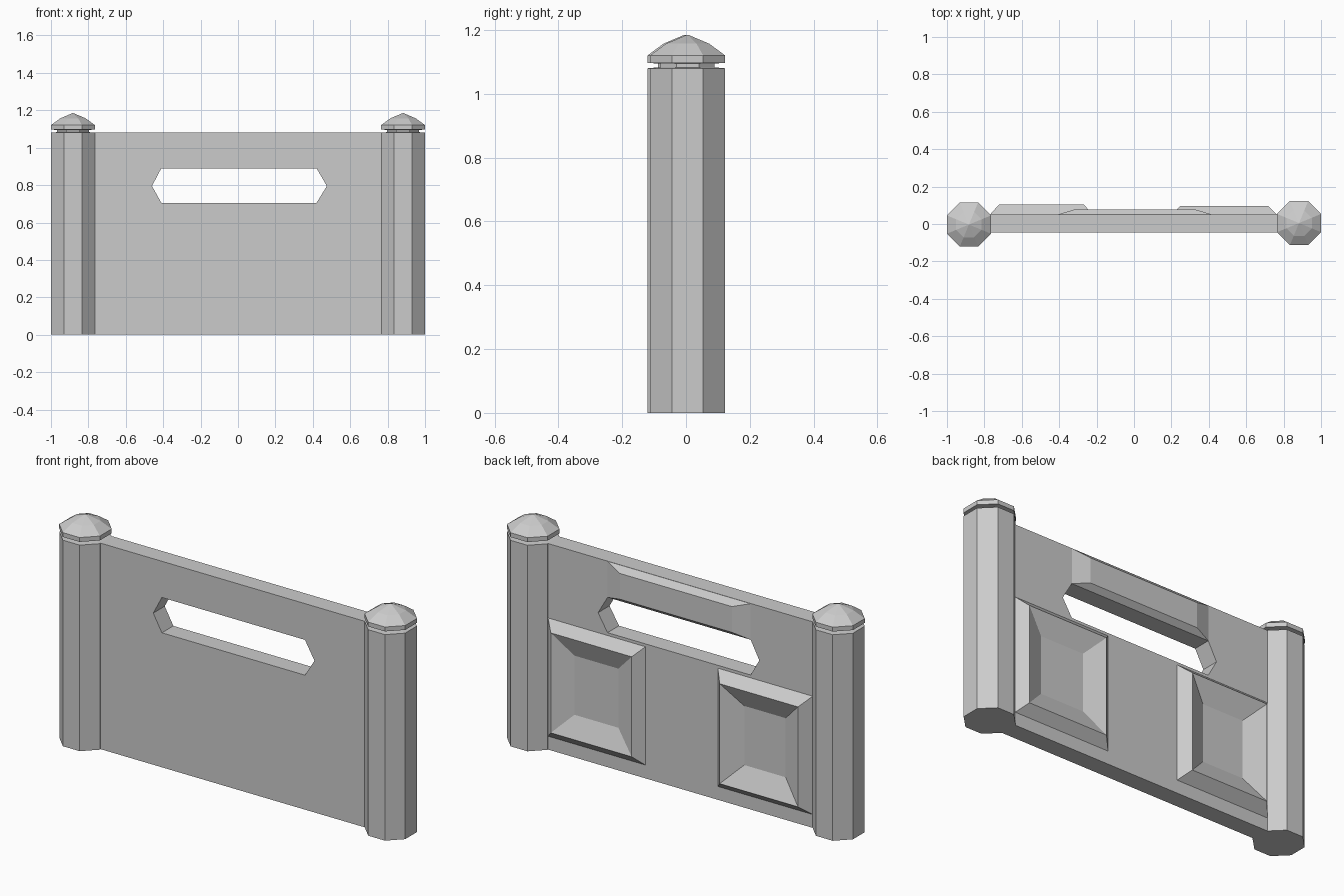
import bpy, bmesh, math

if "Cube" in bpy.data.objects:
    bpy.data.objects.remove(bpy.data.objects["Cube"])


def make_object(name, bm):
    bmesh.ops.recalc_face_normals(bm, faces=bm.faces)
    mesh = bpy.data.meshes.new(name)
    bm.to_mesh(mesh)
    bm.free()
    obj = bpy.data.objects.new(name, mesh)
    bpy.context.collection.objects.link(obj)
    return obj


def loft(name, rings):
    """Join equal-sized point rings in order and cap both ends."""
    bm = bmesh.new()
    loops = [[bm.verts.new(p) for p in ring] for ring in rings]
    n = len(loops[0])
    for a, b in zip(loops, loops[1:]):
        for i in range(n):
            j = (i + 1) % n
            bm.faces.new((a[i], a[j], b[j], b[i]))
    bm.faces.new(loops[0])
    bm.faces.new(loops[-1])
    return make_object(name, bm)


def rect(x0, x1, z0, z1, y):
    return [(x0, y, z0), (x1, y, z0), (x1, y, z1), (x0, y, z1)]


def octagon(cx, cy, apothem, z):
    r = apothem / math.cos(math.pi / 8)
    angles = [math.pi / 8 + i * math.pi / 4 for i in range(8)]
    return [(cx + r * math.cos(a), cy + r * math.sin(a), z) for a in angles]


# Board with a hexagonal slot: outer and inner outlines are both six-sided
FRONT, BACK = -0.045, 0.05
outer = [(-0.8, 0), (0.8, 0), (0.8, 0.795), (0.8, 1.08), (-0.8, 1.08), (-0.8, 0.795)]
slot = [(-0.41, 0.705), (0.42, 0.705), (0.475, 0.795),
        (0.42, 0.89), (-0.41, 0.89), (-0.46, 0.795)]
bm = bmesh.new()
loops = [[bm.verts.new((x, y, z)) for x, z in outline]
         for outline, y in ((outer, FRONT), (outer, BACK), (slot, BACK), (slot, FRONT))]
for k in range(4):
    a, b = loops[k], loops[(k + 1) % 4]
    for i in range(6):
        j = (i + 1) % 6
        bm.faces.new((a[i], a[j], b[j], b[i]))
make_object("board", bm)

# Octagonal posts with a neck groove and a domed cap
profile = [(0.1175, 0), (0.1175, 1.08), (0.085, 1.083), (0.085, 1.095),
           (0.118, 1.097), (0.118, 1.12), (0.068, 1.157), (0.002, 1.185)]
for side, cx, cy in (("left", -0.8825, -0.003), ("right", 0.8825, 0.005)):
    loft(side + "_post", [octagon(cx, cy, r, z) for r, z in profile])

# Raised picture-frame panels on the back, sunken in the middle
for side, x0, x1, top in (("left", -0.77, -0.22, 0.104), ("right", 0.20, 0.765, 0.096)):
    rings = [rect(x0 + d, x1 - d, 0.07 + d, 0.69 - d, y)
             for d, y in ((0, 0.045), (0, BACK), (0.048, top), (0.155, 0.053))]
    loft(side + "_back_panel", rings)

# Bevelled strip above the slot on the back
loft("slot_trim", [rect(-0.41, 0.42, 0.89, 1.079, 0.045),
                   rect(-0.41, 0.42, 0.89, 1.079, BACK),
                   rect(-0.32, 0.33, 0.915, 1.05, 0.077)])
